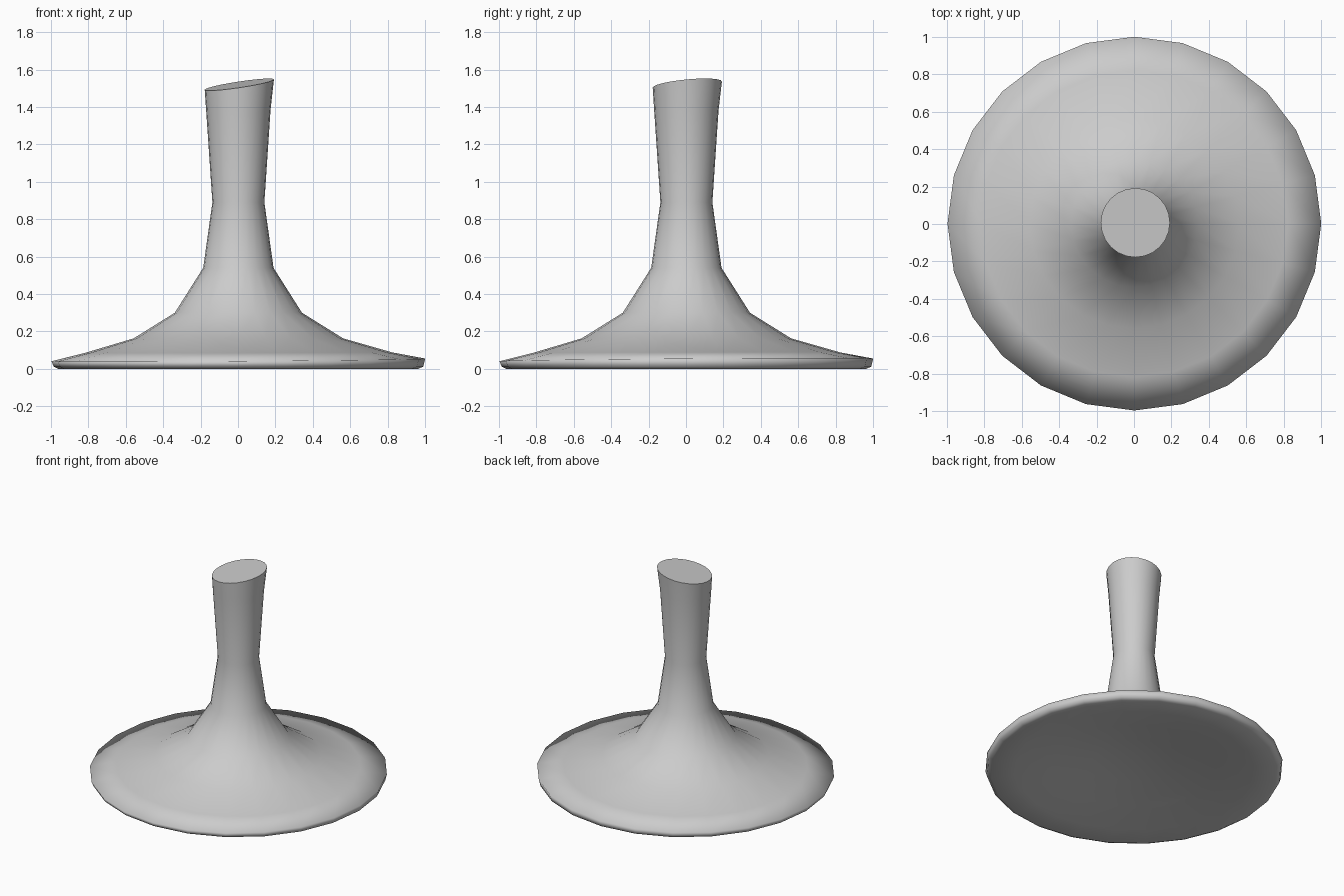
import bpy, bmesh, math

if "Cube" in bpy.data.objects:
    bpy.data.objects.remove(bpy.data.objects["Cube"])

SIDES = 24
# profile points: radius, height, slope in x, slope in y (hollow underside first)
PROFILE = [
    (0.28, 0.09, 0, 0), (0.55, 0.045, 0, 0), (0.80, 0.01, 0, 0),
    (0.962, 0.0, 0, 0), (0.988, 0.012, 0, 0), (0.999, 0.048, 0.007, 0.007),
    (0.82, 0.087, 0.002, 0.002), (0.56, 0.163, 0, 0), (0.34, 0.30, 0, 0),
    (0.188, 0.54, 0, 0), (0.139, 0.89, 0, 0), (0.172, 1.38, 0.02, 0.01),
    (0.185, 1.52, 0.15, 0.09),
]

# flared pedestal: stacked rings, each optionally tilted
bm = bmesh.new()
rings = []
for i, (r, z, sx, sy) in enumerate(PROFILE):
    shift = 0.007 if i == len(PROFILE) - 1 else 0.002
    ring = []
    for k in range(SIDES):
        a = 2 * math.pi * k / SIDES
        x, y = r * math.cos(a), r * math.sin(a)
        ring.append(bm.verts.new((x + shift, y + shift, z + sx * x + sy * y)))
    rings.append(ring)

for lo, hi in zip(rings, rings[1:]):
    for k in range(SIDES):
        n = (k + 1) % SIDES
        bm.faces.new((lo[k], lo[n], hi[n], hi[k])).smooth = True

# shallow dished underside closes to a centre point
centre = bm.verts.new((0, 0, 0.11))
for k in range(SIDES):
    bm.faces.new((centre, rings[0][(k + 1) % SIDES], rings[0][k])).smooth = True

# slanted top stays crisp
bm.faces.new(rings[-1]).smooth = False
for k in range(SIDES):
    bm.edges.get((rings[-1][k], rings[-1][(k + 1) % SIDES])).smooth = False

mesh = bpy.data.meshes.new("pedestal_base")
bm.to_mesh(mesh)
bm.free()
bpy.context.collection.objects.link(bpy.data.objects.new("pedestal_base", mesh))
